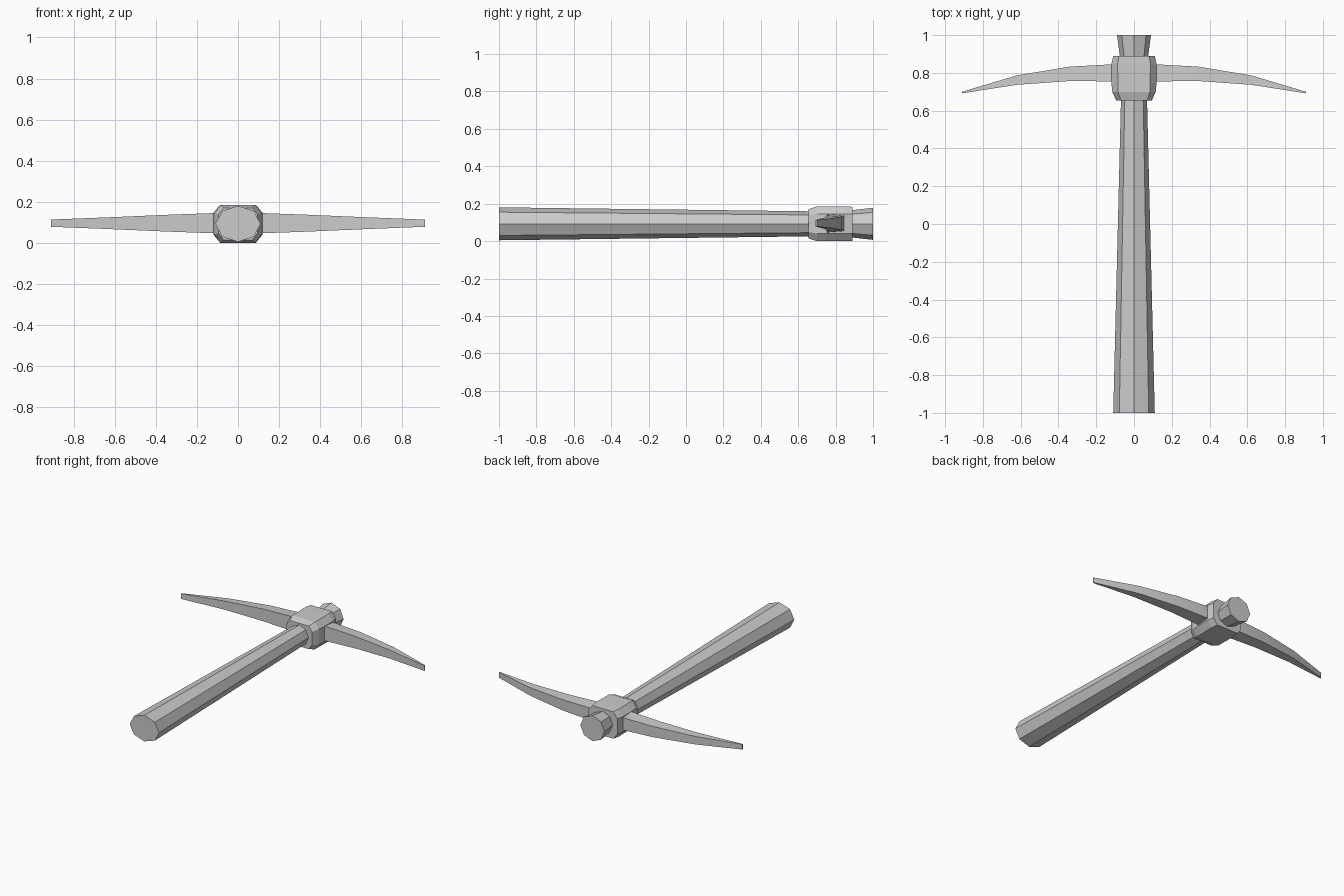
import bpy, bmesh, math

if "Cube" in bpy.data.objects:
    bpy.data.objects.remove(bpy.data.objects["Cube"])

ZC = 0.0925  # height of the centre line


def loft(name, rings):
    """Skin a list of equal-length point rings and cap both ends."""
    bm = bmesh.new()
    vs = [[bm.verts.new(p) for p in r] for r in rings]
    n = len(rings[0])
    for a, b in zip(vs, vs[1:]):
        for i in range(n):
            j = (i + 1) % n
            bm.faces.new((a[i], a[j], b[j], b[i]))
    bm.faces.new(vs[0])
    bm.faces.new(vs[-1])
    bmesh.ops.recalc_face_normals(bm, faces=bm.faces)
    me = bpy.data.meshes.new(name)
    bm.to_mesh(me)
    bm.free()
    ob = bpy.data.objects.new(name, me)
    bpy.context.collection.objects.link(ob)
    return ob


def octagon(y, rx, rz):
    return [(rx * math.cos(k * math.pi / 4), y, ZC + rz * math.sin(k * math.pi / 4))
            for k in range(8)]


def chamfered(y, hx, hz, cx, cz):
    return [(cx, y, ZC + hz), (hx, y, ZC + cz), (hx, y, ZC - cz), (cx, y, ZC - hz),
            (-cx, y, ZC - hz), (-hx, y, ZC - cz), (-hx, y, ZC + cz), (-cx, y, ZC + hz)]


# Tapered octagonal handle, flaring again past the head
loft("handle", [octagon(-1, .11, .088), octagon(.66, .069, .067),
                octagon(.88, .074, .072), octagon(1, .09, .086)])

# Chamfered collar around the handle
loft("collar", [chamfered(.655, .095, .078, .07, .045),
                chamfered(.70, .115, .0925, .085, .052),
                chamfered(.75, .12, .0925, .085, .052),
                chamfered(.845, .12, .0925, .087, .052),
                chamfered(.89, .11, .091, .08, .052)])

# Curved pick blade: x, inner y, outer y, half height, outer-edge height ratio
stations = [(.05, .755, .845, .050, .85), (.12, .755, .845, .049, .85),
            (.34, .757, .833, .041, .88), (.62, .737, .787, .029, .93),
            (.91, .692, .700, .0175, 1)]
for side, name in ((1, "right_blade"), (-1, "left_blade")):
    blade = loft(name, [[(side * x, yi, ZC + 0.003 - h), (side * x, yo, ZC + 0.003 - h * k),
                         (side * x, yo, ZC + 0.003 + h * k), (side * x, yi, ZC + 0.003 + h)]
                        for x, yi, yo, h, k in stations])
    bpy.ops.object.select_all(action='DESELECT')
    blade.select_set(True)
    bpy.context.view_layer.objects.active = blade
    bpy.ops.object.shade_smooth_by_angle(angle=math.radians(30))
